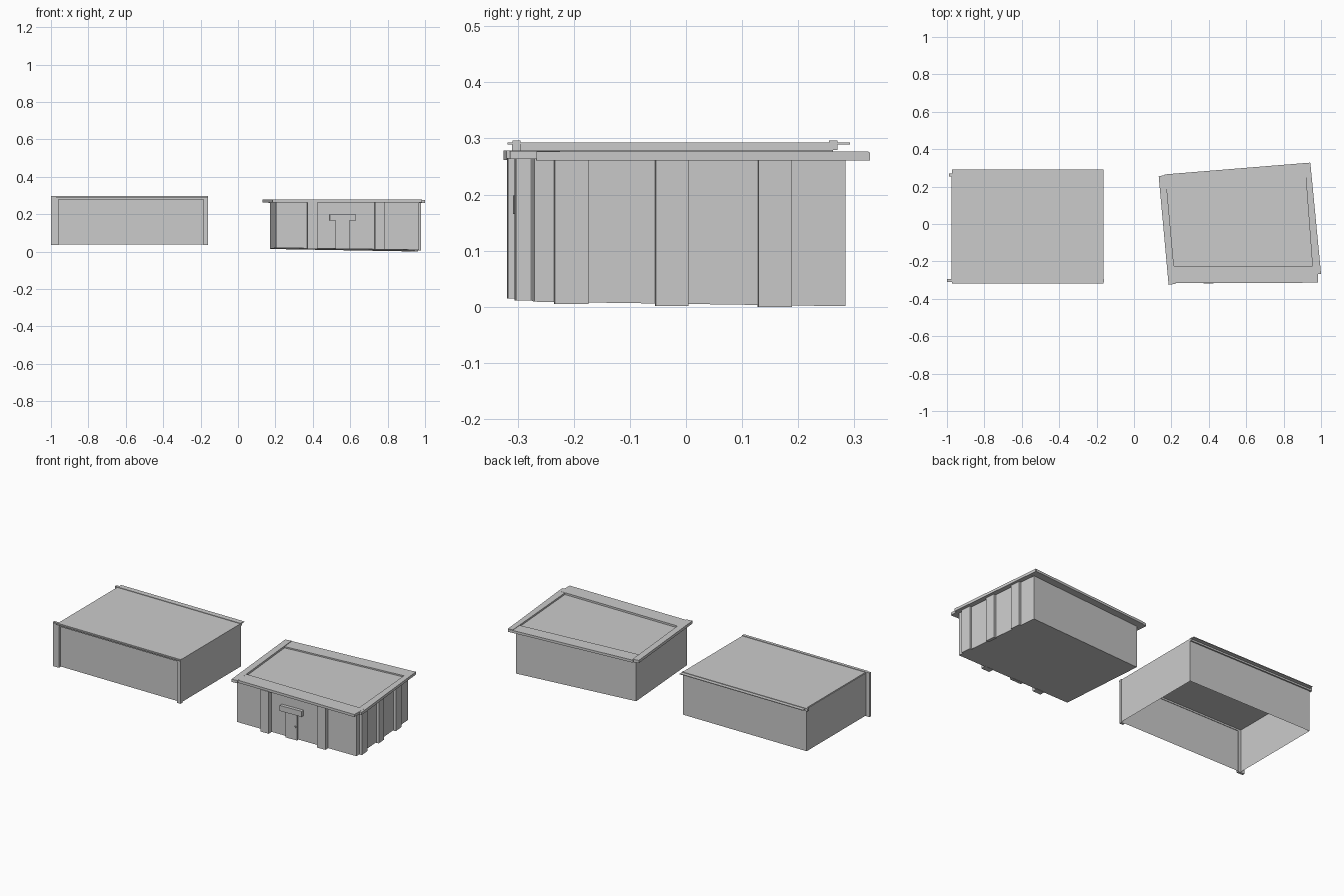
import bpy, bmesh
from mathutils import Vector

if "Cube" in bpy.data.objects:
    bpy.data.objects.remove(bpy.data.objects["Cube"])


def prism(name, quad, z0, z1, open_bottom=False):
    """Extruded outline; z0 and z1 may be one height or one per corner."""
    n = len(quad)
    z0 = z0 if isinstance(z0, (list, tuple)) else [z0] * n
    z1 = z1 if isinstance(z1, (list, tuple)) else [z1] * n
    bm = bmesh.new()
    lo = [bm.verts.new((x, y, z)) for (x, y), z in zip(quad, z0)]
    hi = [bm.verts.new((x, y, z)) for (x, y), z in zip(quad, z1)]
    bm.faces.new(hi)
    if not open_bottom:
        bm.faces.new(lo[::-1])
    for i in range(n):
        j = (i + 1) % n
        bm.faces.new((lo[i], lo[j], hi[j], hi[i]))
    mesh = bpy.data.meshes.new(name)
    bm.to_mesh(mesh)
    bm.free()
    ob = bpy.data.objects.new(name, mesh)
    bpy.context.collection.objects.link(ob)
    return ob


def box(name, x0, x1, y0, y1, z0, z1, open_bottom=False):
    return prism(name, [(x0, y0), (x1, y0), (x1, y1), (x0, y1)], z0, z1, open_bottom)


def on_wall(name, p, q, t0, t1, depth, z0, z1):
    """Slab standing out from the wall p-q, between fractions t0 and t1."""
    p, q = Vector(p), Vector(q)
    d = q - p
    out = Vector((d.y, -d.x)).normalized()
    a, b = p + d * t0, p + d * t1
    pts = [a + out * depth, b + out * depth, b - out * 0.005, a - out * 0.005]
    return prism(name, [tuple(v) for v in pts], z0, z1)


# Left building: hollow shell open underneath
box("hall_shell", -0.977, -0.163, -0.298, 0.262, 0.038, 0.290, True)
box("hall_roof_sheet", -0.973, -0.163, -0.318, 0.292, 0.289, 0.293)

# Trim around the front wall and along the back eave
box("hall_front_strip", -1.0, -0.161, -0.309, -0.295, 0.279, 0.296)
box("hall_back_strip", -0.988, -0.163, 0.255, 0.270, 0.279, 0.296)
for side, x0, x1 in (("left", -1.0, -0.960), ("right", -0.184, -0.160)):
    box(f"hall_{side}_post", x0, x1, -0.310, -0.295, 0.034, 0.290)

# Right building: closed, slightly skewed and tilted block
FL, FR, BR, BL = (0.203, -0.300), (0.968, -0.270), (0.920, 0.284), (0.170, 0.225)
prism("office_body", [FL, FR, BR, BL], [0.02, 0.009, 0.001, 0.014], 0.267)

# Front pilasters, door, lintel and knob
for i, (t0, t1, zb) in enumerate(((0.218, 0.288, 0.015), (0.69, 0.762, 0.011))):
    on_wall(f"front_pilaster_{i}", FL, FR, t0, t1, 0.026, zb, 0.265)
on_wall("door", FL, FR, 0.415, 0.513, 0.012, 0.013, 0.168)
on_wall("door_lintel", FL, FR, 0.375, 0.558, 0.020, 0.165, 0.198)
on_wall("door_knob", FL, FR, 0.497, 0.506, 0.018, 0.089, 0.097)

# Side pilasters on the right wall
for i, (y0, y1, zb) in enumerate(((-0.235, -0.175, 0.005), (-0.055, 0.003, 0.001),
                                  (0.128, 0.188, 0.0))):
    span = BR[1] - FR[1]
    on_wall(f"side_pilaster_{i}", FR, BR, (y0 - FR[1]) / span, (y1 - FR[1]) / span,
            0.014, zb, 0.265)

# Overhanging roof rim of four beams around the sunken roof
beams = {
    "left": ([(0.185, -0.325), (0.222, -0.320), (0.169, 0.262), (0.132, 0.255)], 0.262, 0.2785),
    "back": ([(0.165, 0.185), (0.920, 0.250), (0.941, 0.328), (0.163, 0.265)], 0.2605, 0.275),
    "right": ([(0.957, -0.268), (1.0, -0.266), (0.943, 0.325), (0.913, 0.322)], 0.261, 0.277),
    "front": ([(0.200, -0.315), (0.985, -0.314), (0.985, -0.225), (0.200, -0.225)], 0.263, 0.278),
}
for side, (pts, z0, z1) in beams.items():
    prism(f"roof_rim_{side}", pts, z0, z1)
